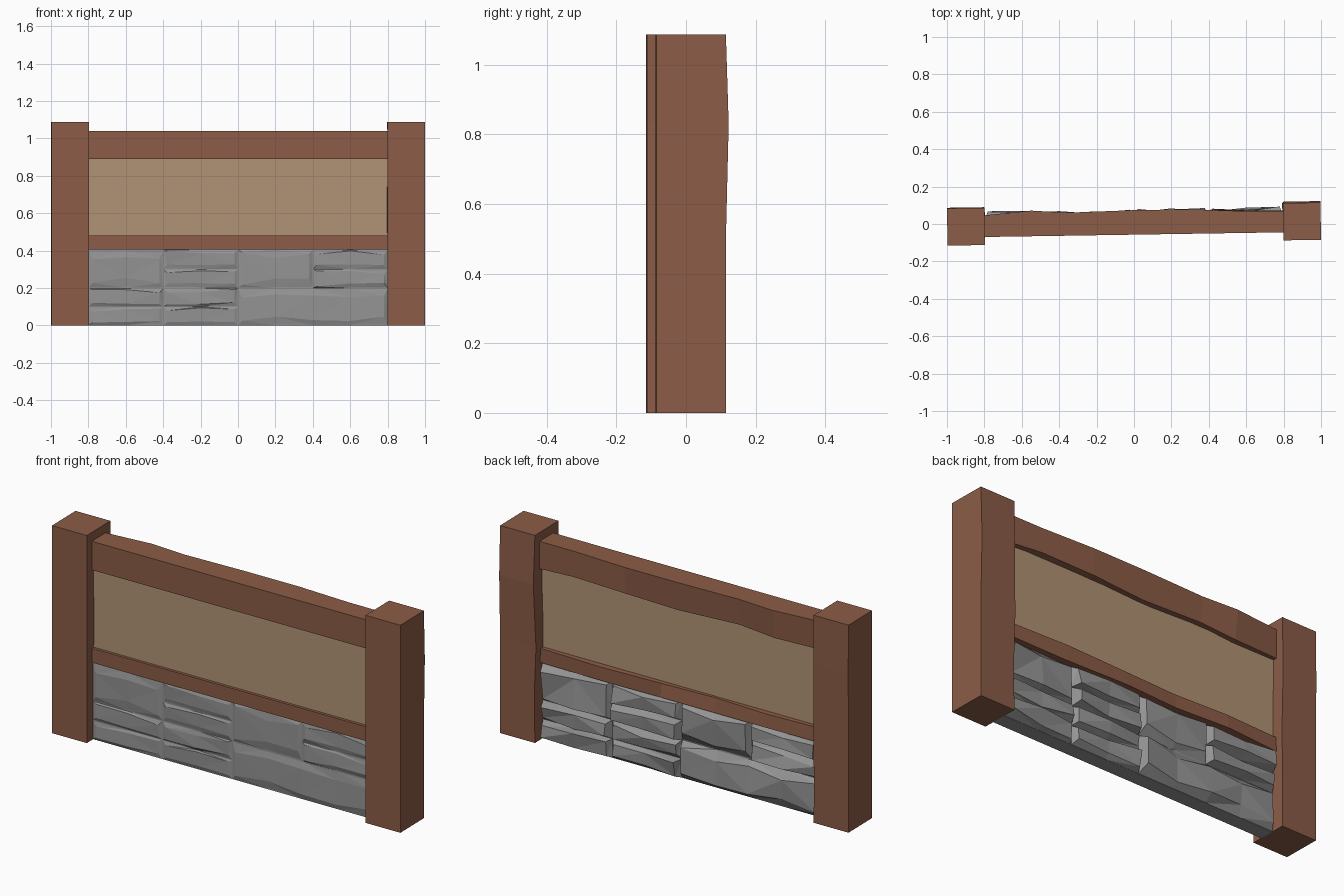
import bpy, bmesh, math, random
from mathutils import Matrix

if "Cube" in bpy.data.objects:
    bpy.data.objects.remove(bpy.data.objects["Cube"])

random.seed(4)
TILT = Matrix.Rotation(math.atan(0.0156), 4, 'Z')  # whole wall is turned slightly


def material(name, rgb):
    m = bpy.data.materials.new(name)
    m.diffuse_color = (*rgb, 1)
    m.use_nodes = True
    m.node_tree.nodes["Principled BSDF"].inputs["Base Color"].default_value = m.diffuse_color
    return m


wood = material("brown wood", (0.262, 0.109, 0.063))
plaster = material("tan plaster", (0.445, 0.296, 0.181))
stone = material("grey stone", (0.296, 0.296, 0.296))


def finish(bm, name, mat):
    bmesh.ops.recalc_face_normals(bm, faces=bm.faces)
    bm.transform(TILT)
    me = bpy.data.meshes.new(name)
    bm.to_mesh(me)
    bm.free()
    me.materials.append(mat)
    ob = bpy.data.objects.new(name, me)
    bpy.context.collection.objects.link(ob)
    return ob


def loft(name, rings, mat):
    """Skin four-sided rings into a closed bar."""
    bm = bmesh.new()
    vs = [[bm.verts.new(p) for p in r] for r in rings]
    for a, b in zip(vs, vs[1:]):
        for i in range(4):
            j = (i + 1) % 4
            bm.faces.new((a[i], a[j], b[j], b[i]))
    bm.faces.new(vs[0])
    bm.faces.new(vs[-1])
    return finish(bm, name, mat)


def box(name, x0, x1, y0, y1, z0, z1, mat):
    return loft(name, [[(x, y0, z0), (x, y1, z0), (x, y1, z1), (x, y0, z1)]
                       for x in (x0, x1)], mat)


# Posts: flat front, gently hewn back edges (height, back offset, inner offset)
hewn = [(0, 0, 0), (0.25, 0.001, 0.003), (0.5, 0.0, -0.006),
        (0.83, 0.008, 0.004), (1.087, 0.0, 0)]
for s, name in ((-1, "left_post"), (1, "right_post")):
    k = 1 if s > 0 else 0.4
    loft(name, [[(s * 0.9985, -0.1, z), (s * 0.9985, 0.099 + k * b, z),
                 (s * (0.799 + k * c), 0.099 + k * b, z), (s * 0.799, -0.1, z)]
                for z, b, c in hewn], wood)


def beam(name, z0, z1, stations):
    """Stations: x, upper back y, lower back y, lower back lift."""
    loft(name, [[(x, -0.057, z0), (x, lo, z0 + lift), (x, up, z1), (x, -0.057, z1)]
                for x, up, lo, lift in stations], wood)


# Beams with uneven backs
beam("top_beam", 0.89, 1.04,
     [(-0.82, .057, .055, .002), (-0.55, .08, .065, .0), (-0.35, .066, .06, .015),
      (0, .074, .062, .0), (0.3, .074, .07, .012), (0.6, .059, .064, .018),
      (0.82, .058, .055, .004)])
beam("middle_beam", 0.405, 0.48,
     [(-0.82, .055, .058, .0), (-0.5, .066, .072, .006), (-0.2, .05, .06, .0),
      (0.1, .06, .068, .005), (0.45, .07, .062, .0), (0.82, .055, .06, .003)])

# Plaster infill and stone core
box("plaster_panel", -0.82, 0.82, -0.042, 0.036, 0.47, 0.9, plaster)
box("stone_core", -0.80, 0.80, -0.047, 0.03, 0.0, 0.41, stone)

# Stone layout as seen on the back: x0, x1, z0, z1
layout = [(-.8, 0, 0, .2), (-.8, -.4, .2, .3), (-.8, -.4, .3, .405), (-.4, 0, .2, .405),
          (0, .4, .3, .405), (0, .4, .2, .3), (0, .4, .1, .2), (0, .4, 0, .1),
          (.4, .8, .2, .405), (.4, .8, .1, .2), (.4, .8, 0, .1)]


def stones(name, side, base, rise):
    bm = bmesh.new()
    for x0, x1, z0, z1 in layout:
        n = 4 if x1 - x0 > 0.5 else 2
        grid = []
        for i in range(n + 1):
            t = i / n
            x, xi = x0 + (x1 - x0) * t, x0 + 0.02 + (x1 - x0 - 0.04) * t
            ra, rb = (rise * random.uniform(0.55, 1.2) for _ in range(2))
            za = z0 + (z1 - z0) * random.uniform(0.08, 0.27)
            zb = z1 - (z1 - z0) * random.uniform(0.06, 0.27)
            col = [(x, base, z0), (xi, base + ra, za), (xi, base + rb, zb), (x, base, z1)]
            grid.append([bm.verts.new((px * side, py * side, pz)) for px, py, pz in col])
        for a, b in zip(grid, grid[1:]):
            for j in range(3):
                bm.faces.new((a[j], b[j], b[j + 1], a[j + 1]))
        bm.faces.new(grid[0])
        bm.faces.new(grid[-1])
        bm.faces.new([g[0] for g in grid] + [g[3] for g in reversed(grid)])
    bmesh.ops.triangulate(bm, faces=[f for f in bm.faces if len(f.verts) == 4])
    finish(bm, name, stone)


# Rough stones behind, shallow worn ones in front (same layout turned round)
stones("back_stones", 1, 0.028, 0.045)
stones("front_stones", -1, 0.046, 0.009)
